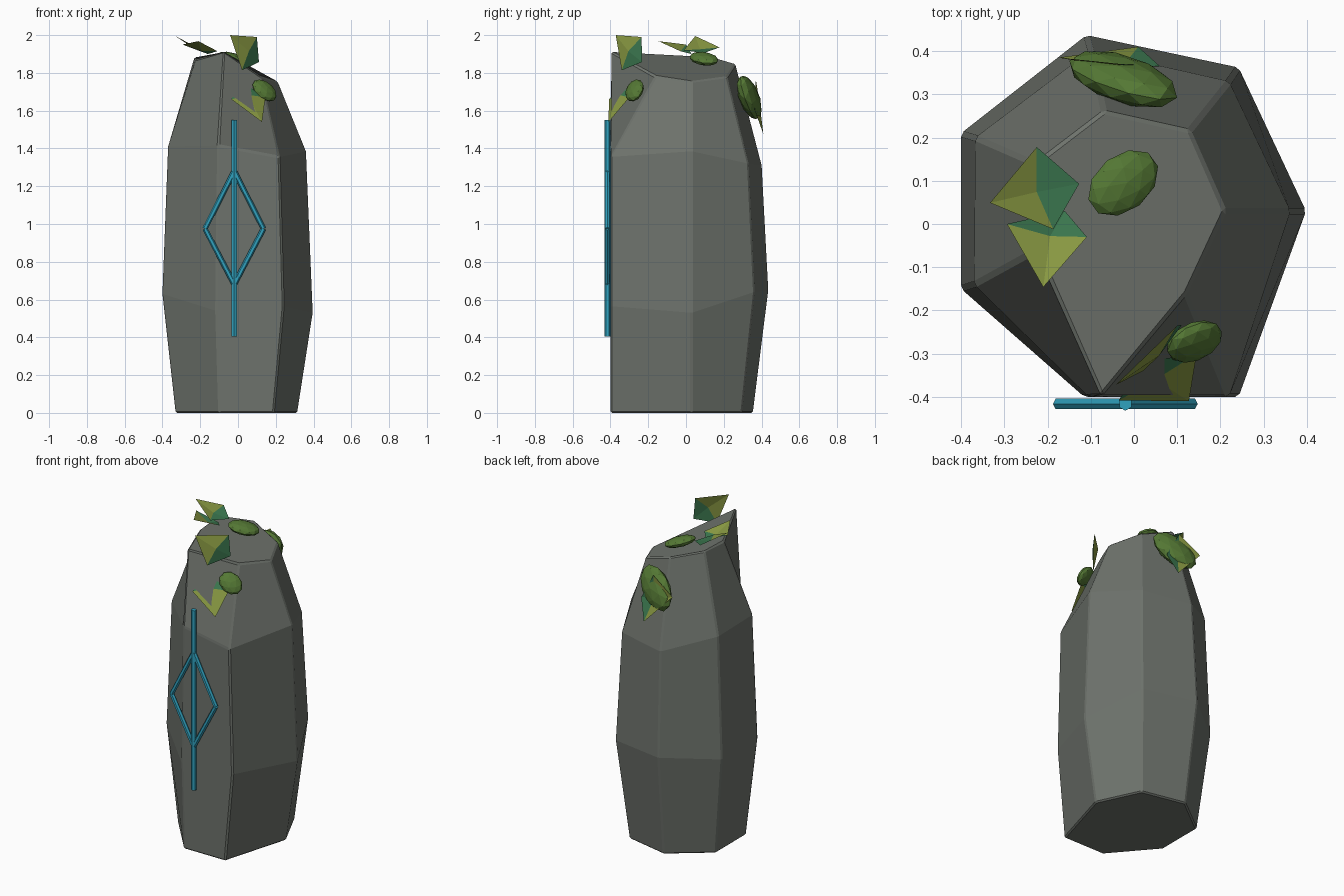
import bpy, bmesh, math
from mathutils import Vector, Matrix

if "Cube" in bpy.data.objects:
    bpy.data.objects.remove(bpy.data.objects["Cube"])


def material(name, rgb):
    m = bpy.data.materials.new(name)
    m.diffuse_color = (*rgb, 1)
    m.use_nodes = True
    m.node_tree.nodes["Principled BSDF"].inputs["Base Color"].default_value = m.diffuse_color
    return m


STONE = material("grey stone", (0.155, 0.17, 0.15))
RUNE = material("rune blue", (0.03, 0.36, 0.52))
MOSS = material("moss green", (0.09, 0.19, 0.035))
OLIVE = material("leaf olive", (0.25, 0.32, 0.055))
GREEN = material("leaf green", (0.045, 0.19, 0.08))


def finish(name, bm, *mats):
    me = bpy.data.meshes.new(name)
    bm.to_mesh(me)
    bm.free()
    for m in mats:
        me.materials.append(m)
    ob = bpy.data.objects.new(name, me)
    bpy.context.collection.objects.link(ob)
    return ob


# Standing stone: four seven-sided rings, flat at the front
rings = [
    [(-.09, .355, 0), (.19, .295, 0), (.315, .03, 0), (.19, -.4, 0),
     (-.1, -.4, 0), (-.33, -.13, 0), (-.33, .17, 0)],
    [(-.11, .437, .65), (.242, .362, .64), (.398, .03, .53), (.242, -.4, .565),
     (-.115, -.4, .54), (-.4, -.15, .63), (-.4, .21, .63)],
    [(-.1, .402, 1.31), (.22, .33, 1.32), (.362, .03, 1.385), (.22, -.4, 1.355),
     (-.105, -.4, 1.415), (-.37, -.14, 1.41), (-.367, .2, 1.4)],
    [(-.07, .262, 1.85), (.13, .217, 1.78), (.212, .03, 1.755), (.12, -.16, 1.78),
     (-.075, -.4, 1.915), (-.225, -.06, 1.87), (-.23, .14, 1.885)],
]
bm = bmesh.new()
loops = [[bm.verts.new(p) for p in ring] for ring in rings]
for lo, hi in zip(loops, loops[1:]):
    for i in range(7):
        j = (i + 1) % 7
        bm.faces.new((lo[i], lo[j], hi[j], hi[i]))
bm.faces.new(loops[0])
bm.faces.new(loops[-1])
bmesh.ops.recalc_face_normals(bm, faces=bm.faces)
stone = finish("standing_stone", bm, STONE)
bevel = stone.modifiers.new("worn_edges", 'BEVEL')
bevel.width = 0.008
bevel.segments = 1
bevel.limit_method = 'ANGLE'
bevel.angle_limit = math.radians(25)


# Rune: a vertical bar with a diamond, made of six-sided rods
def rod(name, a, b, r=0.016):
    a, b = Vector(a), Vector(b)
    d = b - a
    mat = Matrix.Translation((a + b) / 2) @ d.to_track_quat('Z', 'Y').to_matrix().to_4x4()
    bm = bmesh.new()
    bmesh.ops.create_cone(bm, cap_ends=True, segments=6, radius1=r, radius2=r,
                          depth=d.length, matrix=mat)
    finish(name, bm, RUNE)


Y = -0.416
rod("rune_bar", (-.02, Y, .405), (-.02, Y, 1.55))
for side in (-1, 1):
    for z in (1.28, .68):
        rod("rune_diamond_bar", (-.02, Y, z), (-.02 + side * .155, Y, .975), 0.014)


# Moss clumps: faceted ellipsoids lying on the stone
def moss(name, centre, normal, along, radii):
    n = Vector(normal).normalized()
    u = Vector(along)
    u = (u - n * u.dot(n)).normalized()
    rot = Matrix((u, n.cross(u), n)).transposed().to_4x4()
    bm = bmesh.new()
    bmesh.ops.create_icosphere(bm, subdivisions=2, radius=1,
                               matrix=Matrix.Translation(centre) @ rot @ Matrix.Diagonal((*radii, 1)))
    finish(name, bm, MOSS)


moss("moss_back", (-.025, .335, 1.67), (.2, .95, .25), (.73, -.33, .6), (.15, .1, .05))
moss("moss_top", (-.025, .095, 1.875), (.3, 0, 1), (.77, .6, -.2), (.095, .065, .03))
moss("moss_front", (.14, -.272, 1.707), (.5, -.65, .55), (.7, .1, -.5), (.075, .06, .03))


# Leaves: four-point sheets folded at a centre, half olive and half green
def leaf(name, centre, *corners):
    bm = bmesh.new()
    c = bm.verts.new(centre)
    vs = [bm.verts.new(p) for p in corners]
    for i in range(4):
        bm.faces.new((c, vs[i], vs[(i + 1) % 4])).material_index = i // 2
    finish(name, bm, OLIVE, GREEN)


leaf("leaf_top_back", (-.225, .074, 1.925),
     (-.225, .178, 1.935), (-.333, .049, 1.995), (-.187, -.012, 1.92), (-.127, .093, 1.905))
leaf("leaf_top_front", (-.194, -.028, 1.915),
     (-.294, 0, 1.95), (-.21, -.146, 1.968), (-.109, -.03, 1.915), (-.16, .03, 1.9))
leaf("leaf_front_upper", (.058, -.305, 1.915),
     (.1, -.235, 1.99), (-.042, -.372, 2.0), (.021, -.34, 1.814), (.111, -.233, 1.857))
leaf("leaf_front_lower", (.05, -.36, 1.685),
     (-.035, -.408, 1.66), (.127, -.41, 1.54), (.145, -.3, 1.67), (.015, -.32, 1.755))
leaf("leaf_back", (-.03, .36, 1.62),
     (-.03, .37, 1.765), (-.175, .385, 1.67), (.01, .41, 1.475), (.06, .365, 1.6))
